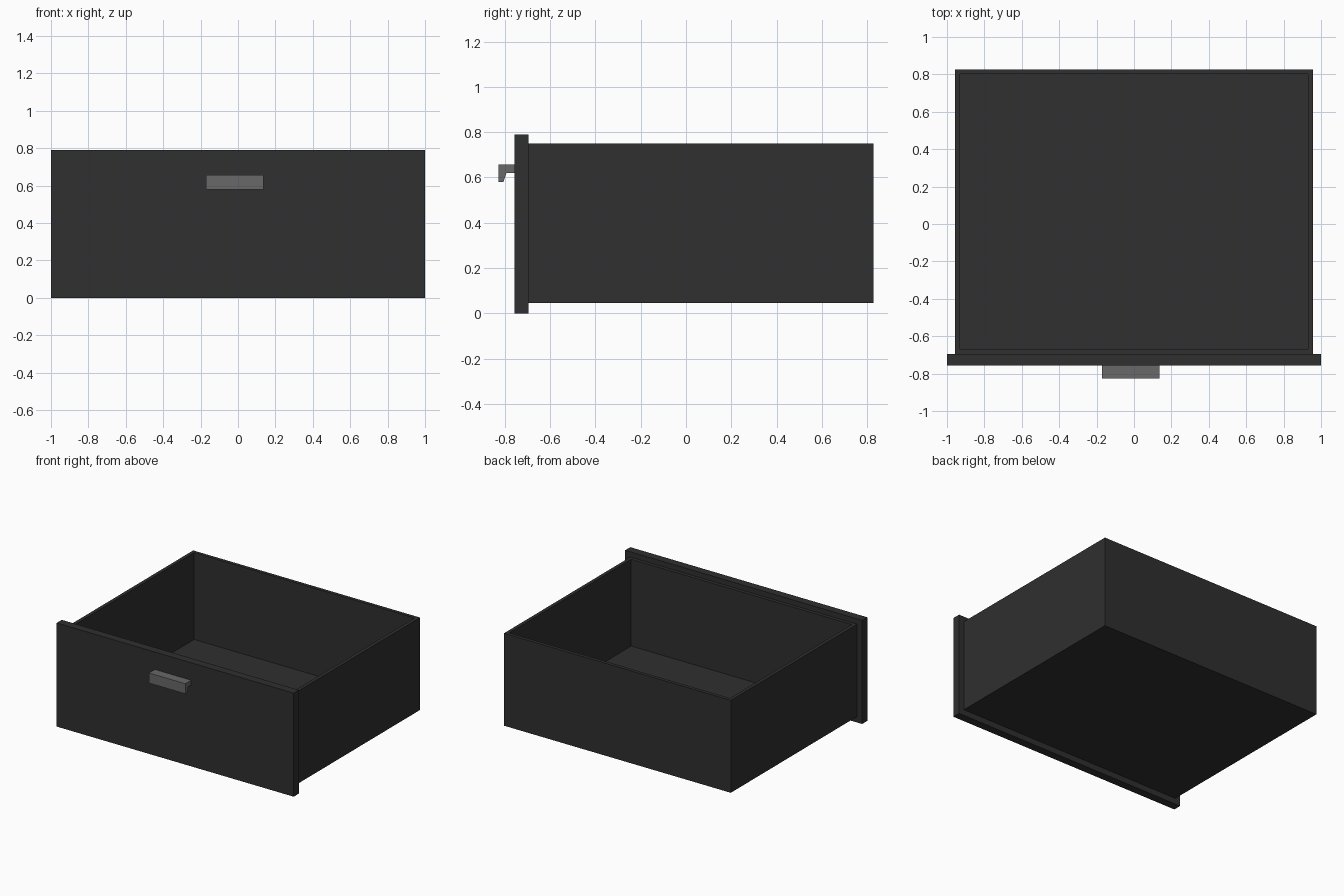
import bpy, bmesh

if "Cube" in bpy.data.objects:
    bpy.data.objects.remove(bpy.data.objects["Cube"])


def material(name, value):
    m = bpy.data.materials.new(name)
    m.diffuse_color = (value, value, value, 1)
    m.use_nodes = True
    m.node_tree.nodes["Principled BSDF"].inputs["Base Color"].default_value = m.diffuse_color
    return m


dark = material("charcoal", 0.029)
grey = material("mid_grey", 0.14)


def finish(name, bm, mat):
    bmesh.ops.recalc_face_normals(bm, faces=bm.faces)
    me = bpy.data.meshes.new(name)
    bm.to_mesh(me)
    bm.free()
    me.materials.append(mat)
    ob = bpy.data.objects.new(name, me)
    bpy.context.collection.objects.link(ob)
    return ob


def box(lo, hi):
    bm = bmesh.new()
    bmesh.ops.create_cube(bm, size=1)
    for v in bm.verts:
        v.co = [lo[i] if v.co[i] < 0 else hi[i] for i in range(3)]
    return bm


# front panel, overhanging the tray on all sides
finish("front_panel", box((-1, -0.757, 0), (1, -0.695, 0.79)), dark)

# open tray: inset the top face and push it down to the floor
bm = box((-0.957, -0.695, 0.045), (0.957, 0.827, 0.75))
bm.normal_update()
top = max(bm.faces, key=lambda f: f.calc_center_median().z)
bmesh.ops.inset_region(bm, faces=[top], thickness=0.037)
down = bmesh.ops.extrude_discrete_faces(bm, faces=[top])["faces"][0]
for v in down.verts:
    v.co.z = 0.088
finish("drawer_tray", bm, dark)

# hooked pull handle: profile in y, z swept along x
profile = [(-0.757, 0.657), (-0.827, 0.657), (-0.827, 0.58),
           (-0.806, 0.58), (-0.793, 0.62), (-0.757, 0.62)]
bm = bmesh.new()
face = bm.faces.new([bm.verts.new((-0.172, y, z)) for y, z in profile])
ext = bmesh.ops.extrude_face_region(bm, geom=[face])["geom"]
for v in ext:
    if isinstance(v, bmesh.types.BMVert):
        v.co.x = 0.135
finish("pull_handle", bm, grey)
